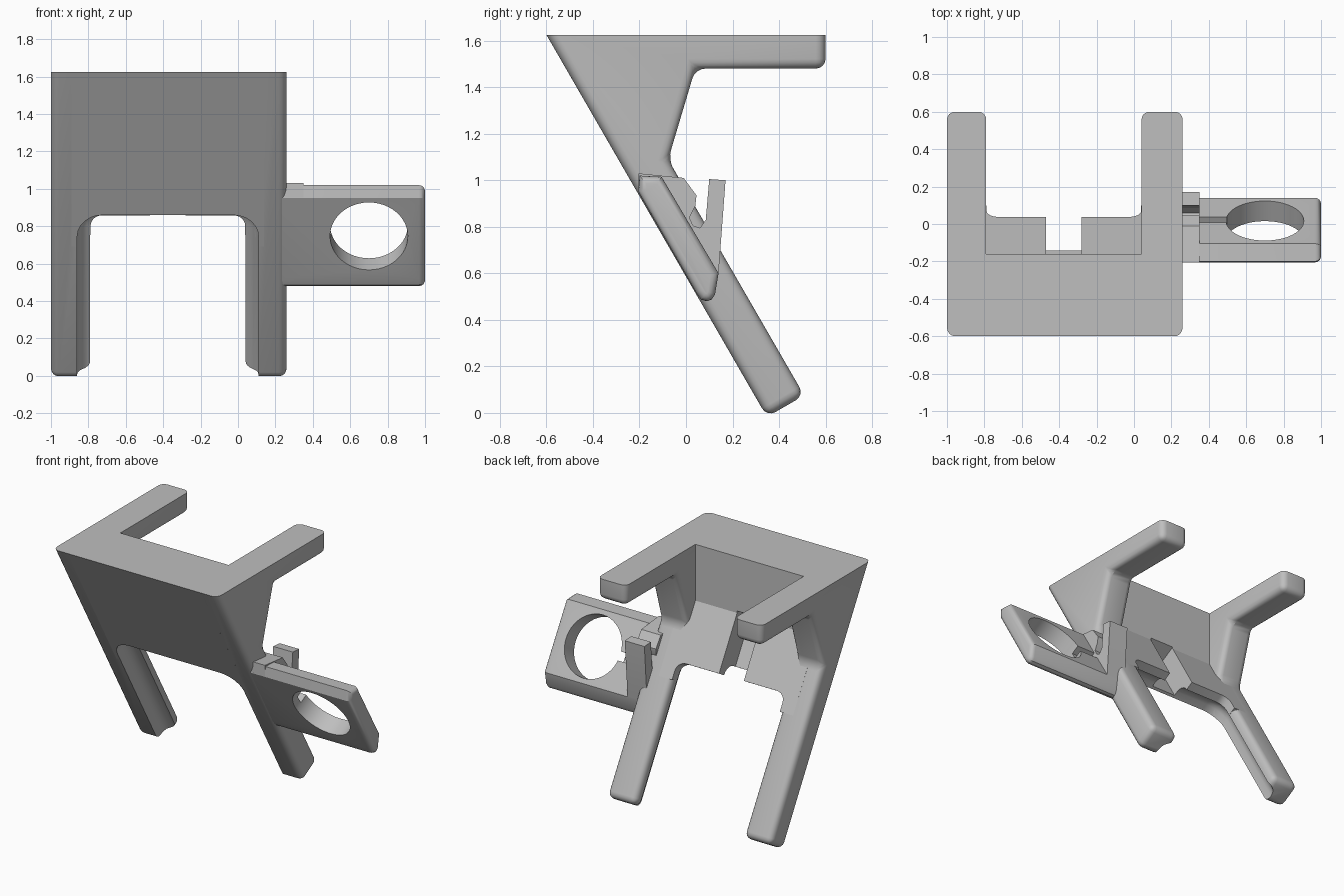
import bpy, bmesh, math
from mathutils import Vector

cube = bpy.data.objects.get("Cube")
if cube:
    bpy.data.objects.remove(cube, do_unlink=True)

grey = bpy.data.materials.new("light_grey")
grey.use_nodes = True
GREY = (0.52, 0.52, 0.52, 1)
grey.diffuse_color = GREY
grey.node_tree.nodes["Principled BSDF"].inputs["Base Color"].default_value = GREY

SIN, COS = math.sin(math.radians(60)), math.cos(math.radians(60))
THICK = 0.185                       # thickness of the sloping legs
OUT_L, OUT_R = -1.0, 0.26           # outer faces of the stand
IN_L, IN_R = -0.79, 0.04            # inner faces of the stand


def slope(u, d):
    """Point (y, z) at u up the sloping front and d behind it."""
    return (0.338 - COS * u + SIN * d, SIN * u + COS * d)


def loft(name, rings, keep=None, radius=0.0):
    """Skin matching point rings, cap the ends, optionally round some edges."""
    bm = bmesh.new()
    loops = [[bm.verts.new(p) for p in ring] for ring in rings]
    n = len(loops[0])
    for a, b in zip(loops, loops[1:]):
        for i in range(n):
            j = (i + 1) % n
            bm.faces.new((a[i], a[j], b[j], b[i]))
    bm.faces.new(loops[0][::-1])
    bm.faces.new(loops[-1])
    bmesh.ops.recalc_face_normals(bm, faces=bm.faces)
    if keep:
        edges = [e for e in bm.edges if keep(*(v.co for v in e.verts))]
        bmesh.ops.bevel(bm, geom=edges, offset=radius, segments=4,
                        profile=0.5, affect='EDGES', clamp_overlap=True)
    mesh = bpy.data.meshes.new(name)
    bm.to_mesh(mesh)
    bm.free()
    mesh.materials.append(grey)
    ob = bpy.data.objects.new(name, mesh)
    bpy.context.collection.objects.link(ob)
    return ob


def prism(name, pts, x0, x1, keep=None, radius=0.0):
    return loft(name, [[(x, y, z) for y, z in pts] for x in (x0, x1)], keep, radius)


def slope_box(name, x0, x1, u0, u1, d0, d1):
    return prism(name, [slope(u0, d0), slope(u1, d0), slope(u1, d1), slope(u0, d1)], x0, x1)


def cut(targets, cutter):
    for ob in targets:
        mod = ob.modifiers.new("cut", 'BOOLEAN')
        mod.operation, mod.solver, mod.object = 'DIFFERENCE', 'EXACT', cutter
        bpy.context.view_layer.objects.active = ob
        bpy.ops.object.modifier_apply(modifier=mod.name)
    bpy.data.objects.remove(cutter, do_unlink=True)


# Side frames: arm, gusset and leg in one profile
TOP = 1.625
side = [(-0.6, TOP), (0.6, TOP), (0.6, 1.48), (0.04, 1.48),
        slope(1.15, THICK), slope(-0.02, THICK), slope(-0.02, 0)]


def not_top(a, b):
    return min(a.z, b.z) < TOP - 0.01


right_frame = prism("right_side_frame", side, OUT_L, IN_L, not_top, 0.042)
left_frame = prism("left_side_frame", side, IN_R, OUT_R, not_top, 0.042)

# Front panel joining the frames, with a vertical wall under the top
panel = prism("front_panel",
              [(-0.6, TOP), (-0.16, TOP), (-0.16, 1.235), slope(0.8, THICK), slope(0.8, 0)],
              IN_L - 0.1, IN_R + 0.1)


# Opening between the legs: wide in front, narrowing through a concave curve
def arch(inset, d):
    x0, x1, top, r = -0.86 + inset, 0.11 - inset, 0.993 - inset, 0.135 - inset
    pts = [(x0, -0.3), (x1, -0.3)]
    for cx, start in ((x1 - r, 0), (x0 + r, 90)):
        for k in range(7):
            t = math.radians(start + 15 * k)
            pts.append((cx + r * math.cos(t), top - r + r * math.sin(t)))
    return [(x, *slope(u, d)) for x, u in pts]


R = 0.072
steps = [(0, -0.1)]
for k in range(6):
    t = math.radians(18 * k)
    steps.append((R * (1 - math.cos(t)), 0.05 + R * math.sin(t)))
steps.append((R, 0.4))
cut([right_frame, left_frame, panel], loft("opening_cutter", [arch(*s) for s in steps]))

# Slot in the back of the panel
cut([panel], slope_box("slot_cutter", -0.47, -0.28, 0.7, 1.33, 0.02, 0.4))

# Ring bracket on the left side
plate = [(-0.2, 1.02), (-0.105, 1.015), (0.14, 0.6), (0.125, 0.51),
         (0.11, 0.487), (0.09, 0.48), (0.065, 0.487), (0.045, 0.515), (-0.205, 0.95)]
bracket = prism("ring_bracket", plate, 0.2, 1.0,
                lambda a, b: min(a.x, b.x) > 0.99, 0.035)
HOLE_X, HOLE_U, HOLE_R = 0.70, 0.86, 0.208
hole = [[(HOLE_X + HOLE_R * math.cos(t), *slope(HOLE_U + HOLE_R * math.sin(t), d))
         for t in (math.tau * k / 48 for k in range(48))] for d in (-0.2, 0.4)]
cut([bracket], loft("hole_cutter", hole))
cut([bracket], slope_box("groove_cutter", 0.35, HOLE_X, 0.82, 0.88, 0.06, 0.3))

# Clip between bracket and leg: stop block, curved throat and upright tab
clip = prism("clip_hook",
             [(-0.205, 1.03), (-0.09, 1.018), (-0.01, 1.01), (0.045, 0.935), (0.04, 0.89),
              (0.015, 0.84), (0.03, 0.805), (0.06, 0.795), (0.085, 0.83), (0.1, 1.005),
              (0.17, 1.0), (0.14, 0.6), (0.12, 0.51), (0.09, 0.485), (0.05, 0.515),
              (-0.205, 0.955)],
             0.2, 0.35)

# Smooth the rounded edges, keep the rest crisp
for ob in (right_frame, left_frame, panel, bracket, clip):
    bpy.ops.object.select_all(action='DESELECT')
    ob.select_set(True)
    bpy.context.view_layer.objects.active = ob
    bpy.ops.object.shade_smooth_by_angle(angle=math.radians(28))
